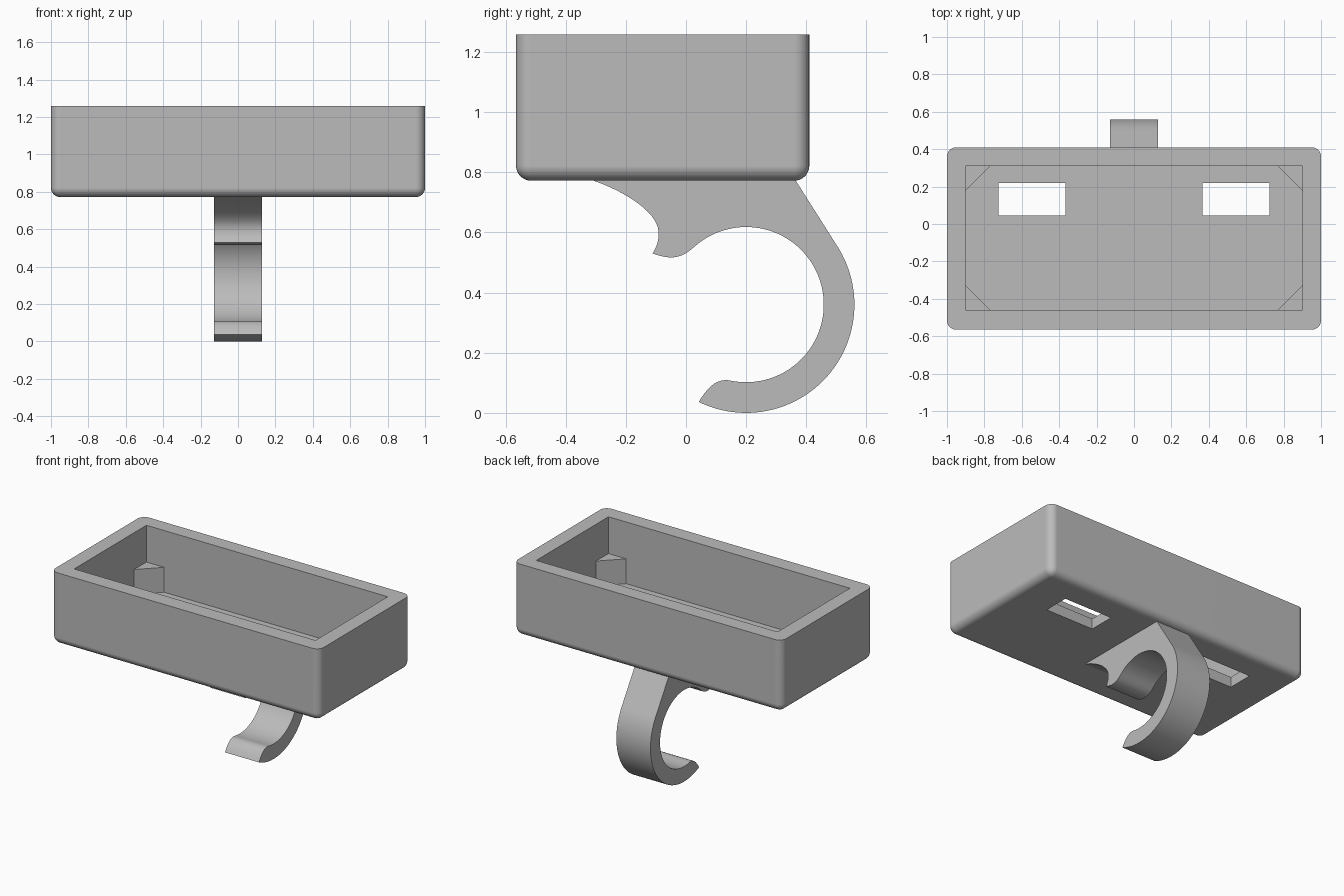
import bpy, bmesh, math
from mathutils import Vector
from mathutils.geometry import interpolate_bezier

default = bpy.data.objects.get("Cube")
if default:
    bpy.data.objects.remove(default, do_unlink=True)

BOTTOM, FLOOR, TOP = 0.772, 0.842, 1.258
INNER_X, INNER_FRONT, INNER_BACK = 0.9, -0.46, 0.31

grey = bpy.data.materials.new("plain grey")
grey.use_nodes = True
colour = (0.5, 0.5, 0.5, 1)
grey.diffuse_color = colour
grey.node_tree.nodes["Principled BSDF"].inputs["Base Color"].default_value = colour


def add_object(name, bm):
    bmesh.ops.recalc_face_normals(bm, faces=bm.faces)
    mesh = bpy.data.meshes.new(name)
    bm.to_mesh(mesh)
    bm.free()
    mesh.materials.append(grey)
    obj = bpy.data.objects.new(name, mesh)
    bpy.context.collection.objects.link(obj)
    return obj


def block(low, high):
    bm = bmesh.new()
    bmesh.ops.create_cube(bm, size=1)
    for v in bm.verts:
        v.co = [a if c < 0 else b for a, b, c in zip(low, high, v.co)]
    return bm


def prism(outline, offset):
    bm = bmesh.new()
    face = bm.faces.new([bm.verts.new(p) for p in outline])
    new = bmesh.ops.extrude_face_region(bm, geom=[face])["geom"]
    verts = [g for g in new if isinstance(g, bmesh.types.BMVert)]
    bmesh.ops.translate(bm, verts=verts, vec=offset)
    return bm


def activate(obj):
    bpy.ops.object.select_all(action="DESELECT")
    obj.select_set(True)
    bpy.context.view_layer.objects.active = obj


def cut(obj, low, high):
    cutter = add_object("cutter", block(low, high))
    cutter.hide_render = True
    mod = obj.modifiers.new("cut", "BOOLEAN")
    mod.operation, mod.solver, mod.object = "DIFFERENCE", "EXACT", cutter
    activate(obj)
    bpy.ops.object.modifier_apply(modifier=mod.name)
    bpy.data.objects.remove(cutter, do_unlink=True)


def smooth(obj):
    activate(obj)
    bpy.ops.object.shade_smooth_by_angle(angle=math.radians(30))
    obj.modifiers.new("flat faces", "WEIGHTED_NORMAL").keep_sharp = True


# Open tray, rounded on the uprights and round the base
bm = block((-1, -0.565, BOTTOM), (1, 0.41, TOP))
round_edges = [e for e in bm.edges if any(v.co.z < 1 for v in e.verts)]
bmesh.ops.bevel(bm, geom=round_edges, offset=0.05, segments=8, profile=0.5,
                affect="EDGES", clamp_overlap=True)
tray = add_object("tray", bm)
cut(tray, (-INNER_X, INNER_FRONT, FLOOR), (INNER_X, INNER_BACK, TOP + 0.2))

# Two slots through the floor
for a, b in ((-0.725, -0.367), (0.367, 0.725)):
    cut(tray, (a, 0.045, BOTTOM - 0.1), (b, 0.22, FLOOR + 0.1))
smooth(tray)

# Triangular posts in the inside corners
LEG = 0.132
for side, sx in (("right", -1), ("left", 1)):
    for end, y, sy in (("front", INNER_FRONT, -1), ("back", INNER_BACK, 1)):
        x = sx * INNER_X
        corner = [(x, y, FLOOR), (x - sx * LEG, y, FLOOR), (x, y - sy * LEG, FLOOR)]
        add_object(f"{end}_{side}_corner_post", prism(corner, (0, 0, 0.168)))

# Hook: side profile in (y, z), extruded across x
CENTRE = Vector((0.2, 0.36))


def arc(radius, start, end, count):
    angles = [math.radians(start + (end - start) * i / count) for i in range(count + 1)]
    return [CENTRE + radius * Vector((math.cos(a), math.sin(a))) for a in angles]


def bezier(a, b, c, d, count=12):
    return [p.xy for p in interpolate_bezier(*[Vector((*p, 0)) for p in (a, b, c, d)], count)]


outer = arc(0.36, 34, -116, 48)
inner = arc(0.258, -101, 131, 64)
lip = (-0.111, 0.53)
throat = (-0.091, 0.6)
profile = [Vector((0.352, BOTTOM + 0.02)), Vector((0.365, BOTTOM))] + outer
profile += bezier(outer[-1], (0.075, 0.09), (0.105, 0.117), inner[0])[1:-1]
profile += inner
profile += bezier(inner[-1], (-0.012, 0.517), (-0.04, 0.505), lip)[1:]
profile += bezier(lip, (-0.095, 0.555), (-0.09, 0.58), throat)[1:]
profile += bezier(throat, (-0.092, 0.665), (-0.2, 0.735), (-0.307, BOTTOM))[1:]
profile.append(Vector((-0.307, BOTTOM + 0.02)))
WIDTH = 0.254
hook = add_object("hook", prism([(-WIDTH / 2, p.x, p.y) for p in profile], (WIDTH, 0, 0)))
smooth(hook)
